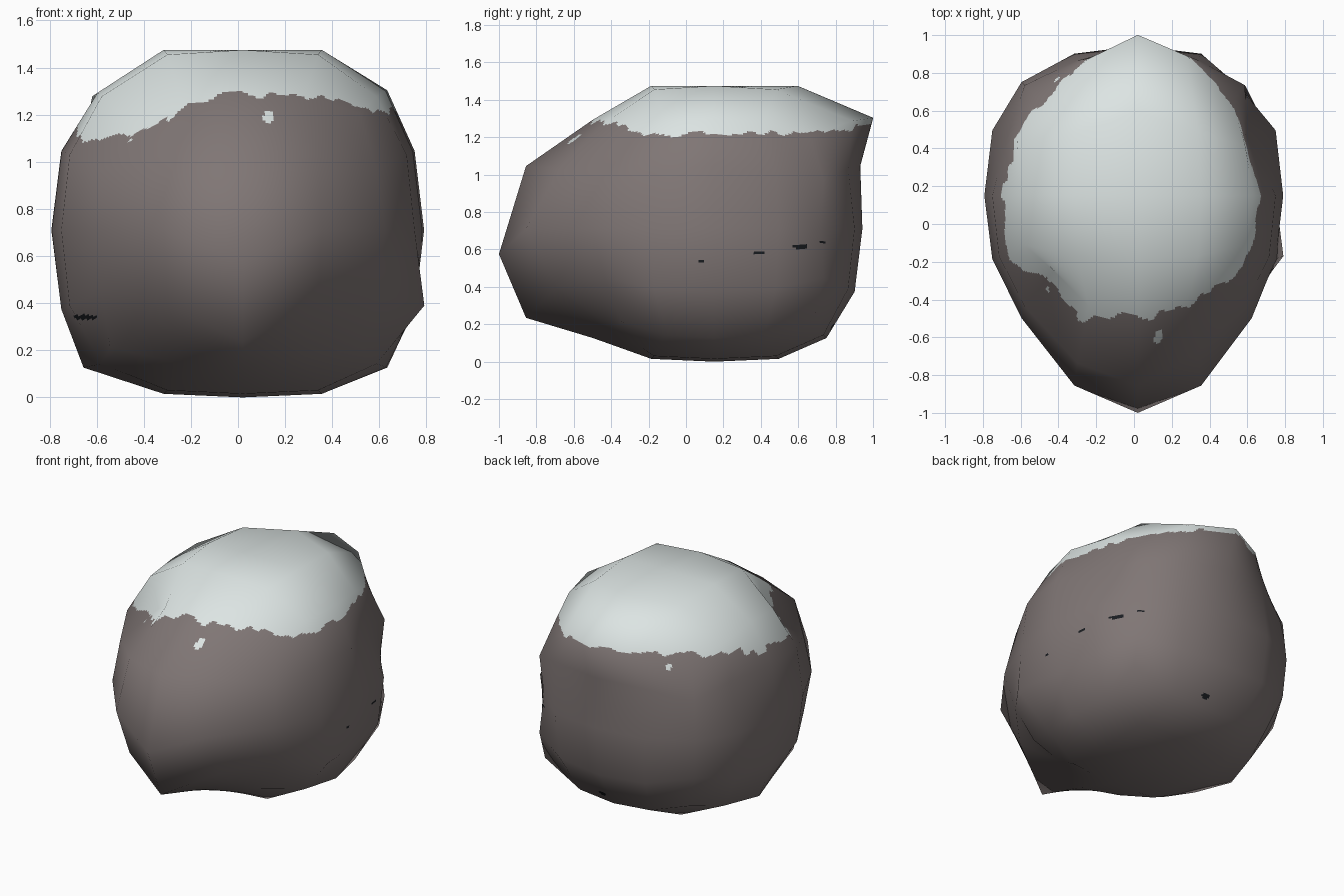
import bpy, bmesh, math
from mathutils import Vector, noise

if "Cube" in bpy.data.objects:
    bpy.data.objects.remove(bpy.data.objects["Cube"])

N = 24                                   # fine cells per coarse facet side
CENTRE = Vector((0.02, 0.15, 0.71))
R = 0.77

# Hand-sculpted bumps and dents on the coarse cage (grid index -> offset)
BUMPS = {
    (0, -2, 0): (0, 0, -.135), (0, -2, -1): (0, 0, -.14),     # front nose
    (1, -2, -1): (0, .05, .01), (1, -2, 1): (0, .06, 0),      # dents beside nose
    (1, -2, -2): (0, .05, .03),
    (2, -1, -1): (.075, 0, 0), (2, -2, 0): (.02, 0, 0),       # right knob
    (2, 1, 1): (-.12, 0, -.02), (2, 2, 0): (-.04, -.03, 0),   # right rear hollow
    (2, 0, 2): (.03, 0, .01), (2, 0, -2): (.03, 0, 0),
    (2, 2, -2): (.06, .03, .05),                              # rear low corner
    (0, 2, 2): (0, .25, .01), (0, 1, 2): (0, .1, 0),          # rear peak
    (-1, 2, 2): (.0, .14, .01), (1, 2, 2): (0, .155, .01),
    (0, 2, 1): (0, .03, 0),
    (-2, 1, 2): (-.04, .02, 0), (-2, 1, 1): (.05, 0, 0),      # left shoulder
    (-2, -2, 2): (.08, .10, -.06),                            # left front hollow
    (-2, 0, -2): (-.06, 0, 0), (-2, -2, -2): (-.04, -.03, 0),
}
# Snow line height every 45 degrees, starting at the right, going to the back
SNOW_LINE = [1.22, 1.23, 1.29, 1.25, 1.13, 1.10, 1.30, 1.25]
# Dark pits: centre, half sizes
PITS = [((.75, .39, .587), .05, .007), ((.70, .61, .615), .045, .011),
        ((.62, .73, .64), .02, .007), ((.79, .08, .535), .009, .009),
        ((-.65, -.35, .34), .055, .010), ((.08, .77, .19), .03, .016)]
# Small stray patches of snow: centre, radius
PATCHES = [((.13, -.55, 1.19), .024), ((.31, -.45, 1.16), .016), ((.6, .66, 1.17), .03),
           ((-.4, .7, 1.17), .02)]


def level(i):
    return math.copysign((0, .46, 1)[abs(i)], i)


def cage_point(key):
    """Rounded-cube point with the front pulled out to a nose."""
    d = [level(c) for c in key]
    n = sum(abs(c) ** 2.5 for c in d) ** .4
    p = Vector([c / n * R for c in d])
    i, j, k = key
    if j == -2:
        p.y -= .38 * max(0, 1 - (p.x ** 2 + p.z ** 2) / .41)
    elif p.y > 0:
        p.y *= 1.03
    if i == -2:
        p.x *= 1.055
    if abs(i) < 2 and abs(j) < 2:        # flattened top and underside
        if k == 2:
            p.z = .765 - .02 * (abs(i) * abs(j))
        elif k == -2:
            p.z = -.71 + .015 * (abs(i) + abs(j))
    return p + CENTRE + Vector(BUMPS.get(key, (0, 0, 0)))


# Coarse cage: six 4x4 sides of a cube grid
cage = bmesh.new()
verts = {}


def cage_vert(key):
    if key not in verts:
        verts[key] = cage.verts.new(cage_point(key))
    return verts[key]


for axis in range(3):
    for side in (-2, 2):
        for a in range(-2, 2):
            for b in range(-2, 2):
                ring = []
                for u, v in ((a, b), (a + 1, b), (a + 1, b + 1), (a, b + 1)):
                    key = [u, v]
                    key.insert(axis, side)
                    ring.append(cage_vert(tuple(key)))
                cage.faces.new(ring)
bmesh.ops.recalc_face_normals(cage, faces=cage.faces)
cage.normal_update()


def surface_colour(p):
    """0 rock, 1 snow, 2 pit."""
    for c, r in PATCHES:
        if (p - Vector(c)).length < r + .06 and math.hypot(p.x - c[0], p.z - c[2]) < r:
            return 1
    for c, w, h in PITS:
        q = p - Vector(c)
        along = math.hypot(q.x, q.y) if abs(c[0]) < .5 else (q.y if c[0] > 0 else q.x)
        if q.length < .25 and (along / w) ** 2 + (q.z / h) ** 2 < 1:
            return 2
    t = (math.atan2(p.y - .15, p.x) / (math.pi / 4)) % 8
    i = int(t) % 8
    f = t - int(t)
    line = SNOW_LINE[i] * (1 - f) + SNOW_LINE[(i + 1) % 8] * f
    line += .035 * noise.noise(p * 6) + .03 * noise.noise(p * 13)
    return 1 if p.z > line else 0


# Fine mesh: each facet split into small cells so the snow edge can be ragged
points, normals, faces, colours = [], [], [], []
lookup = {}


def fine_vert(p, n):
    key = (round(p.x, 5), round(p.y, 5), round(p.z, 5))
    if key not in lookup:
        lookup[key] = len(points)
        points.append(p)
        normals.append(n.normalized())
    return lookup[key]


def blend(q, u, v):
    return (q[0] * (1 - u) + q[1] * u) * (1 - v) + (q[3] * (1 - u) + q[2] * u) * v


for face in cage.faces:
    co = [v.co for v in face.verts]
    no = [v.normal for v in face.verts]
    grid = [[fine_vert(blend(co, u / N, v / N), blend(no, u / N, v / N))
             for v in range(N + 1)] for u in range(N + 1)]
    for u in range(N):
        for v in range(N):
            faces.append((grid[u][v], grid[u + 1][v], grid[u + 1][v + 1], grid[u][v + 1]))
            colours.append(surface_colour(blend(co, (u + .5) / N, (v + .5) / N)))
cage.free()

mesh = bpy.data.meshes.new("snowy_boulder")
mesh.from_pydata(points, [], faces)
for name, colour in (("rock grey", (.215, .182, .178, 1)), ("snow", (.72, .78, .77, 1)),
                     ("dark pit", (.01, .012, .015, 1))):
    mat = bpy.data.materials.new(name)
    mat.diffuse_color = colour
    mat.use_nodes = True
    mat.node_tree.nodes["Principled BSDF"].inputs["Base Color"].default_value = mat.diffuse_color
    mesh.materials.append(mat)
mesh.polygons.foreach_set("material_index", colours)
mesh.polygons.foreach_set("use_smooth", [True] * len(faces))
mesh.update()
# Smooth shading follows the coarse cage, as the outline stays faceted
mesh.normals_split_custom_set_from_vertices(normals)
boulder = bpy.data.objects.new("snowy_boulder", mesh)
bpy.context.collection.objects.link(boulder)
